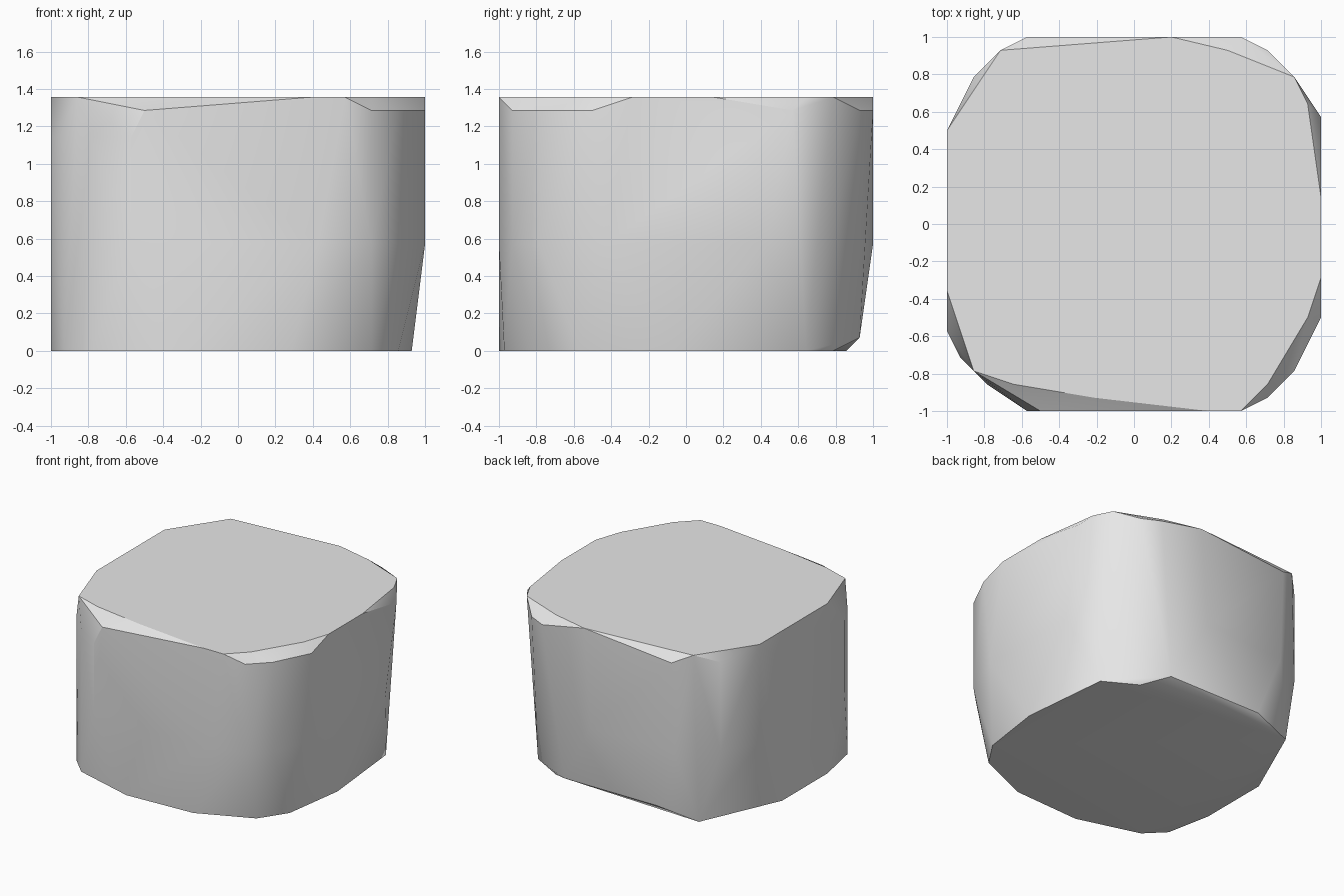
import bpy
import bmesh

# Remove the default cube
cube = bpy.data.objects.get("Cube")
if cube:
    bpy.data.objects.remove(cube, do_unlink=True)

# Everything is laid out on a grid with this many steps per unit
STEPS = 14


def make_material(name, value):
    mat = bpy.data.materials.new(name)
    mat.use_nodes = True
    colour = (value, value, value, 1.0)
    mat.diffuse_color = colour
    shader = mat.node_tree.nodes["Principled BSDF"]
    shader.inputs["Base Color"].default_value = colour
    return mat


def make_hull(name, levels, mat):
    """Wrap a convex skin around outline points given level by level."""
    bm = bmesh.new()
    for height, outline in levels.items():
        for x, y in outline:
            bm.verts.new((x / STEPS, y / STEPS, height / STEPS))
    result = bmesh.ops.convex_hull(bm, input=bm.verts)
    unused = [v for v in bm.verts if not v.link_faces]
    bmesh.ops.delete(bm, geom=unused, context="VERTS")
    bmesh.ops.dissolve_limit(bm, angle_limit=0.002,
                             verts=bm.verts, edges=bm.edges)
    bmesh.ops.recalc_face_normals(bm, faces=bm.faces)
    mesh = bpy.data.meshes.new(name)
    bm.to_mesh(mesh)
    bm.free()
    mesh.materials.append(mat)
    obj = bpy.data.objects.new(name, mesh)
    bpy.context.scene.collection.objects.link(obj)
    return obj


# Flat base outline
base = [(10, -11), (12, -8), (13, -1), (12, 9), (11, 9.5), (8.4, 11),
        (-10, 12), (-14, 3), (-14, -5), (-13, -10), (-11, -12),
        (-4, -14), (4, -13.6), (7, -12.3)]

# Low bevel along the back
back_bevel = [(6, 13), (-5.5, 13)]

# Bulging waist
waist = [(14, 0), (14, -6), (2, 14), (-8, 13.6), (-12, 11), (-14, 7),
         (-14, -8), (-13, -10), (-11, -12), (-8, -14), (6, -14),
         (10, -13), (12, -11), (14, 6)]

# Shoulder just under the top, where the corners are chipped
shoulder = [(10, -13), (12, -11), (14, -7), (14, 8), (10, 13), (8, 14),
            (-8, 14), (-12, 11), (-7, -14)]
front_chip = [(-8, -14), (-11, -12), (-13, -10), (-14, -8)]

# Flat top outline
top = [(-14, 7), (-10, 13), (2.8, 14), (7, 13), (12, 11), (13, 9),
       (14, 2), (14, -4), (13, -7), (10, -12), (8, -14), (5.6, -14),
       (-3, -13), (-9, -12), (-12, -11), (-14, -5)]

grey = make_material("plain grey", 0.8)
block = make_hull("rounded_block", {
    0: base, 1: back_bevel, 8: waist, 16: front_chip, 18: shoulder, 19: top,
}, grey)

# Soft shading that keeps the rim edges sharp
bpy.ops.object.select_all(action="DESELECT")
block.select_set(True)
bpy.context.view_layer.objects.active = block
bpy.ops.object.shade_smooth_by_angle(angle=0.5236)
